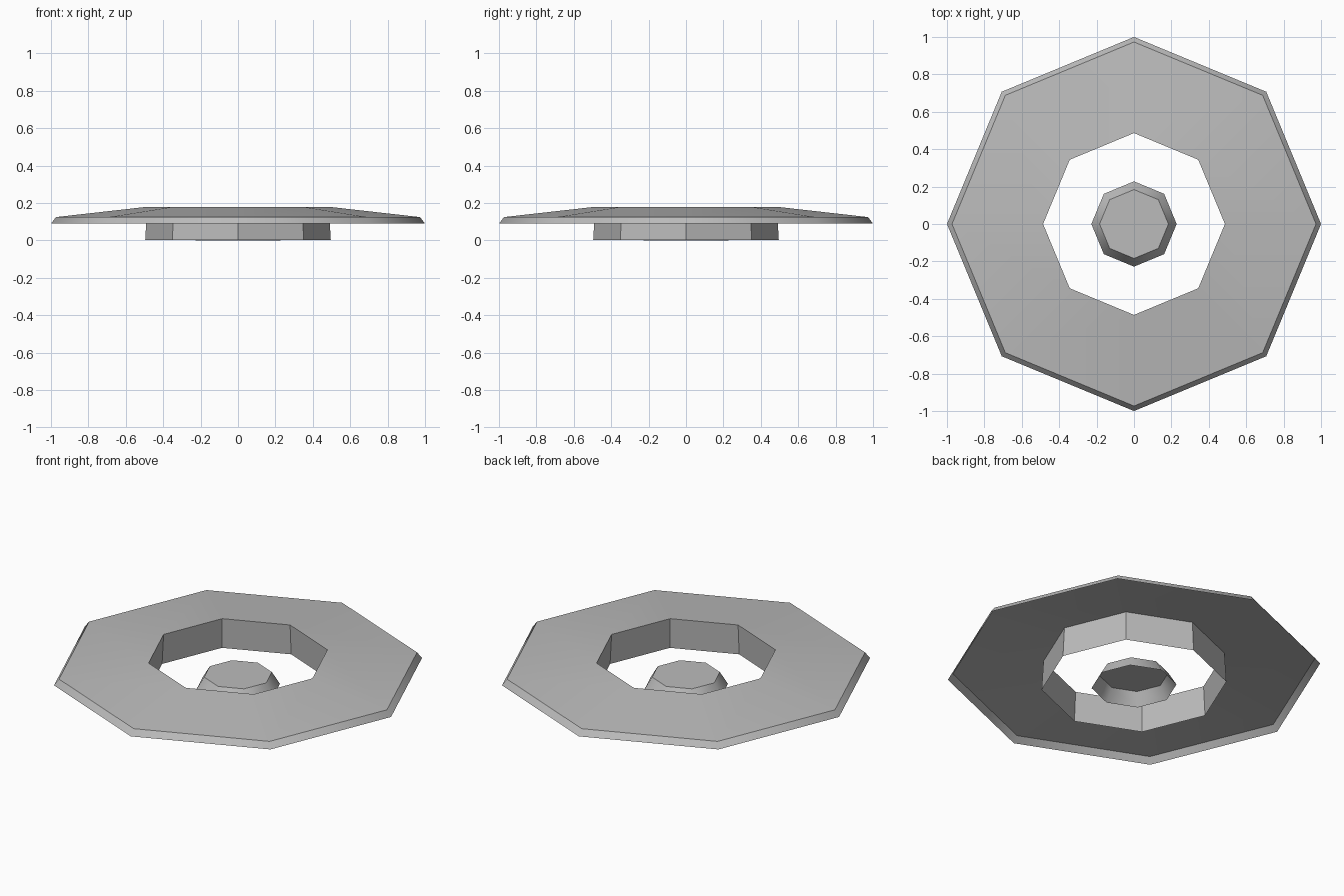
import bpy
import math

if "Cube" in bpy.data.objects:
    bpy.data.objects.remove(bpy.data.objects["Cube"], do_unlink=True)

SIDES = 8

grey = bpy.data.materials.new("plain_grey")
grey.use_nodes = True
colour = (0.5, 0.5, 0.5, 1)
grey.diffuse_color = colour
grey.node_tree.nodes["Principled BSDF"].inputs["Base Color"].default_value = colour


def octagon_shell(name, profile, capped=False):
    """Revolve an open (radius, height) profile into an eight-sided sheet."""
    verts, faces = [], []
    for radius, z in profile:
        for i in range(SIDES):
            a = math.tau * i / SIDES
            verts.append((radius * math.cos(a), radius * math.sin(a), z))
    for ring in range(len(profile) - 1):
        low, high = ring * SIDES, (ring + 1) * SIDES
        for i in range(SIDES):
            j = (i + 1) % SIDES
            faces.append((low + i, low + j, high + j, high + i))
    if capped:
        start = (len(profile) - 1) * SIDES
        faces.append(tuple(range(start, start + SIDES)))
    mesh = bpy.data.meshes.new(name)
    mesh.from_pydata(verts, [], faces)
    mesh.materials.append(grey)
    obj = bpy.data.objects.new(name, mesh)
    bpy.context.collection.objects.link(obj)
    bpy.ops.object.select_all(action="DESELECT")
    obj.select_set(True)
    bpy.context.view_layer.objects.active = obj
    bpy.ops.object.shade_smooth_by_angle(angle=math.radians(42))
    return obj


# Wide flange: bevelled rim, shallow slope, then the wall of the central hole
octagon_shell("flange_ring", [(1.0, 0.09), (0.973, 0.125), (0.486, 0.18), (0.496, 0.003)])

# Small open-bottomed button in the middle of the hole
octagon_shell("centre_button", [(0.228, 0.0), (0.184, 0.073)], capped=True)
